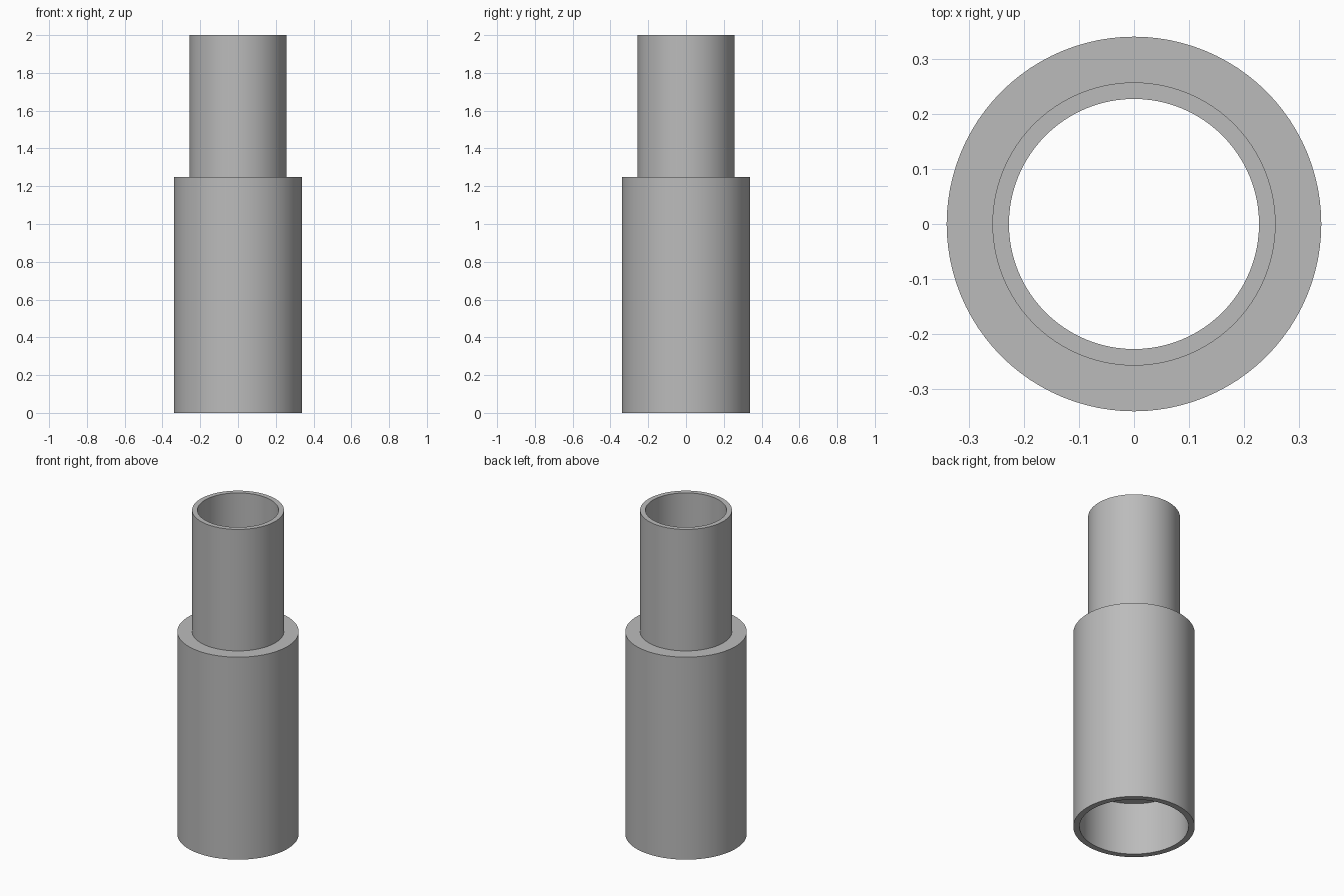
import bpy
import bmesh
import math

cube = bpy.data.objects.get("Cube")
if cube:
    bpy.data.objects.remove(cube, do_unlink=True)

grey = bpy.data.materials.new("plain grey")
grey.use_nodes = True
colour = (0.5, 0.5, 0.5, 1)
grey.diffuse_color = colour
grey.node_tree.nodes["Principled BSDF"].inputs["Base Color"].default_value = colour

OUTER, NECK, BORE, SOCKET = 0.34, 0.257, 0.227, 0.305
STEP, LEDGE, TOP = 1.25, 0.325, 2.0


def lathe(name, profile, sides=96):
    """Spin a closed (radius, height) profile around z."""
    bm = bmesh.new()
    verts = [bm.verts.new((r, 0, z)) for r, z in profile]
    edges = [bm.edges.new((a, b)) for a, b in zip(verts, verts[1:] + verts[:1])]
    bmesh.ops.spin(bm, geom=verts + edges, cent=(0, 0, 0), axis=(0, 0, 1),
                   angle=math.tau, steps=sides, use_duplicate=False)
    bmesh.ops.remove_doubles(bm, verts=bm.verts, dist=0.0001)
    bmesh.ops.recalc_face_normals(bm, faces=bm.faces)
    mesh = bpy.data.meshes.new(name)
    bm.to_mesh(mesh)
    bm.free()
    mesh.materials.append(grey)
    obj = bpy.data.objects.new(name, mesh)
    bpy.context.collection.objects.link(obj)
    bpy.ops.object.select_all(action='DESELECT')
    obj.select_set(True)
    bpy.context.view_layer.objects.active = obj
    bpy.ops.object.shade_smooth_by_angle(angle=math.radians(30))
    return obj


# Stepped sleeve: wide body, narrow neck, through bore, wider socket below
lathe("stepped_sleeve", [
    (SOCKET, 0), (OUTER, 0), (OUTER, STEP), (NECK, STEP),
    (NECK, TOP), (BORE, TOP), (BORE, LEDGE), (SOCKET, LEDGE),
])
